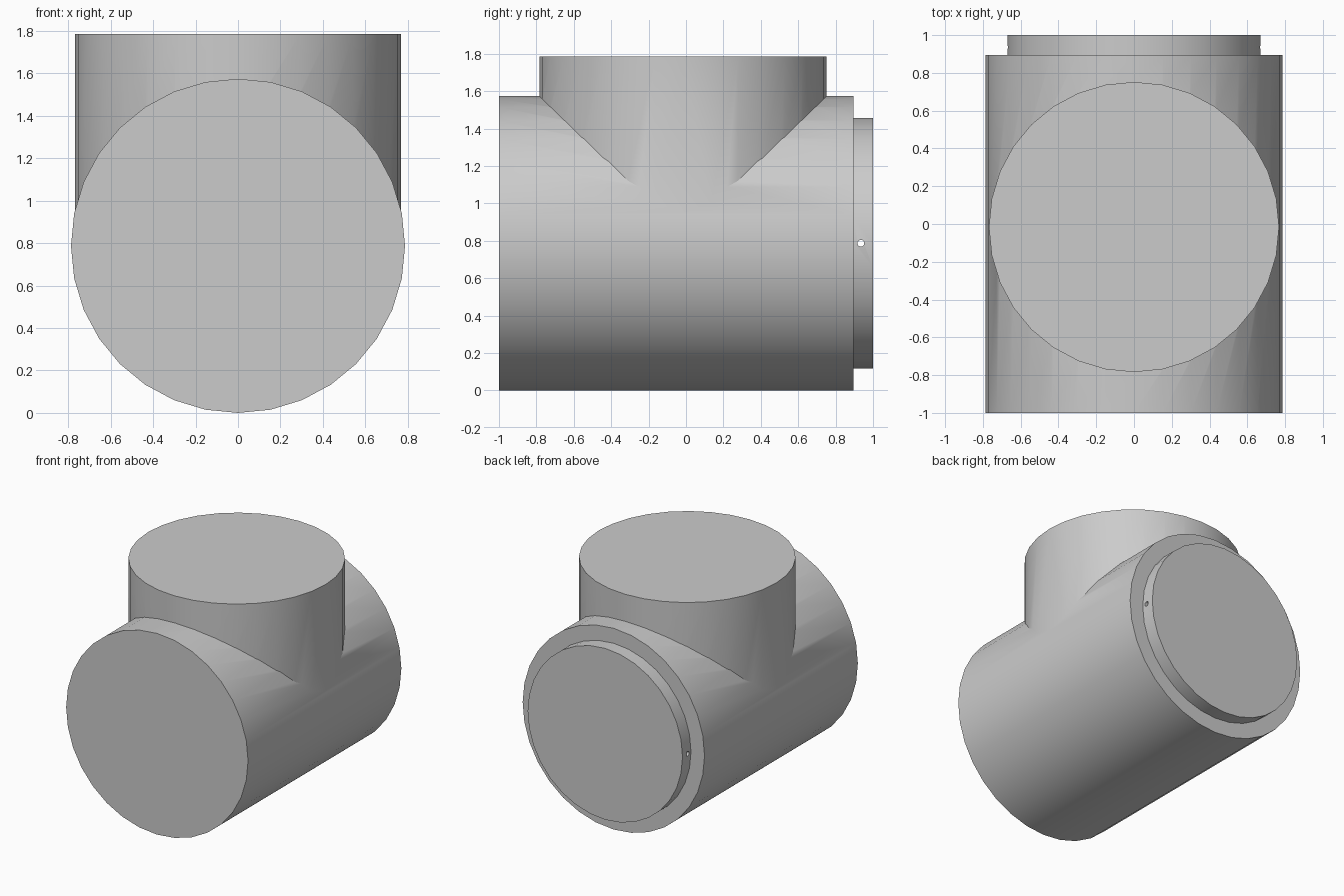
import bpy
import math

cube = bpy.data.objects.get("Cube")
if cube:
    bpy.data.objects.remove(cube, do_unlink=True)

grey = bpy.data.materials.new("plain_grey")
grey.use_nodes = True
colour = (0.6, 0.6, 0.6, 1)
grey.diffuse_color = colour
grey.node_tree.nodes["Principled BSDF"].inputs["Base Color"].default_value = colour

RADIUS = 0.787
ALONG_Y = (math.pi / 2, 0, 0)
ALONG_X = (0, math.pi / 2, 0)


def cylinder(name, radius, length, centre, rotation=(0, 0, 0), sides=32):
    bpy.ops.mesh.primitive_cylinder_add(vertices=sides, radius=radius, depth=length,
                                        location=centre, rotation=rotation)
    obj = bpy.context.object
    obj.name = name
    obj.data.materials.append(grey)
    return obj


def combine(target, other, operation):
    mod = target.modifiers.new(operation.lower(), 'BOOLEAN')
    mod.operation = operation
    mod.solver = 'EXACT'
    mod.object = other
    bpy.context.view_layer.objects.active = target
    bpy.ops.object.modifier_apply(modifier=mod.name)
    bpy.data.objects.remove(other, do_unlink=True)


# Main horizontal body with the upright branch and the stepped rear spigot
body = cylinder("tee_body", RADIUS, 1.895, (0, -0.0525, RADIUS), ALONG_Y)
branch = cylinder("upright_branch", 0.768, 1.0, (0, -0.016, 1.285))
spigot = cylinder("rear_spigot", 0.67, 0.5, (0, 0.75, RADIUS), ALONG_Y)
combine(body, branch, 'UNION')
combine(body, spigot, 'UNION')

# Small pin hole drilled sideways through the spigot
drill = cylinder("pin_drill", 0.018, 2.0, (0, 0.935, RADIUS), ALONG_X, 16)
combine(body, drill, 'DIFFERENCE')

# Smooth round walls, crisp rims and crisp joint
bpy.ops.object.select_all(action='DESELECT')
body.select_set(True)
bpy.context.view_layer.objects.active = body
bpy.ops.object.shade_smooth_by_angle(angle=math.radians(30))
